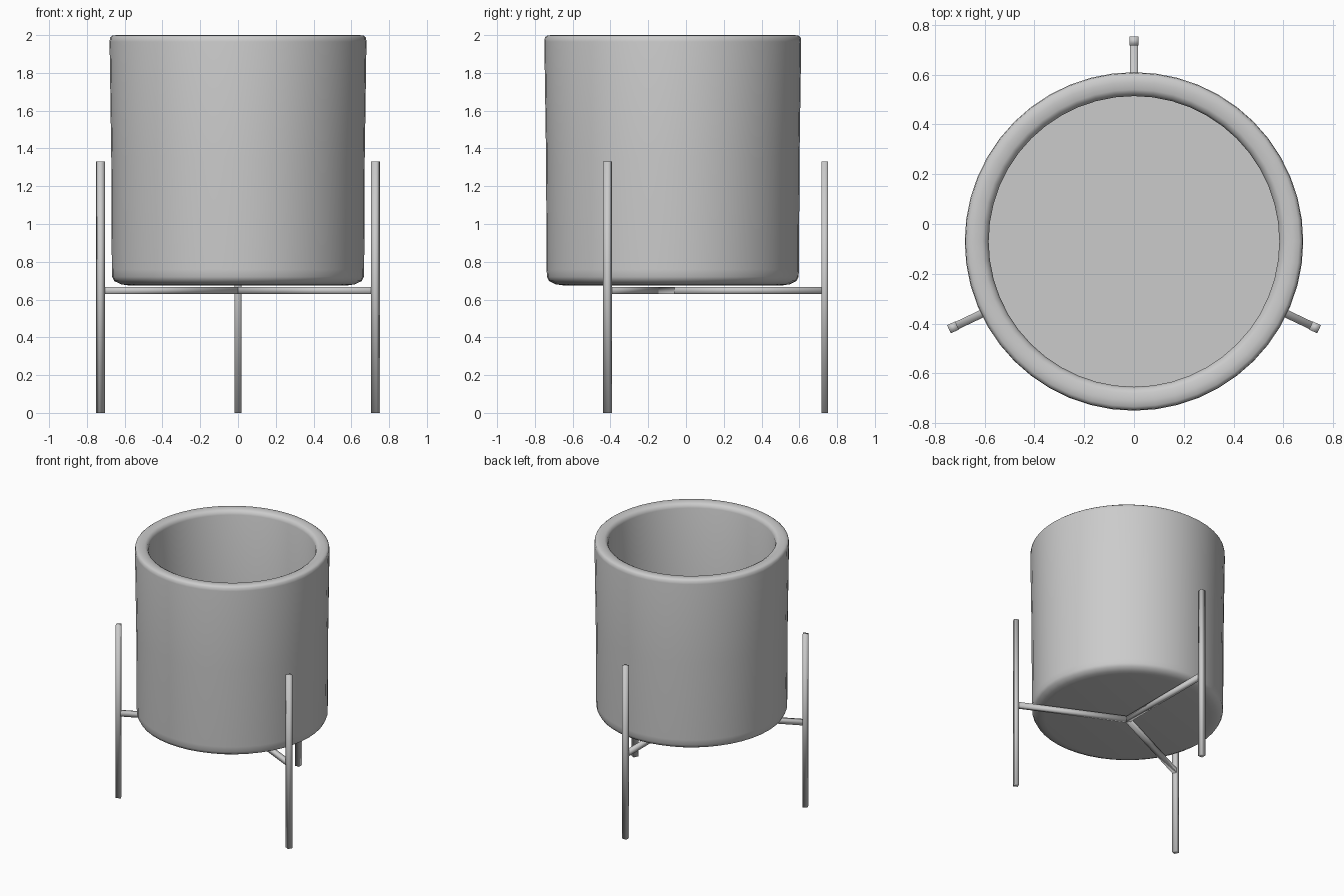
import bpy, bmesh, math
from mathutils import Matrix

if "Cube" in bpy.data.objects:
    bpy.data.objects.remove(bpy.data.objects["Cube"])

CY = -0.07          # pot axis offset in y
SEG = 48

grey = bpy.data.materials.new("plain grey")
grey.diffuse_color = (0.6, 0.6, 0.6, 1)
grey.use_nodes = True
grey.node_tree.nodes["Principled BSDF"].inputs["Base Color"].default_value = grey.diffuse_color


def finish(bm, name, angle):
    bmesh.ops.recalc_face_normals(bm, faces=bm.faces)
    me = bpy.data.meshes.new(name)
    bm.to_mesh(me)
    bm.free()
    me.materials.append(grey)
    ob = bpy.data.objects.new(name, me)
    bpy.context.collection.objects.link(ob)
    bpy.ops.object.select_all(action='DESELECT')
    ob.select_set(True)
    bpy.context.view_layer.objects.active = ob
    bpy.ops.object.shade_smooth_by_angle(angle=math.radians(angle))
    return ob


def bar(name, size, matrix):
    """Square bar, shaded smooth all round."""
    bm = bmesh.new()
    bmesh.ops.create_cube(bm, size=1, matrix=matrix @ Matrix.Diagonal((*size, 1)))
    return finish(bm, name, 180)


# Pot: lathed profile, outside bottom up over the rim and down to the inner floor
profile = [(0, 0.675), (0.58, 0.675), (0.62, 0.681), (0.655, 0.698),
           (0.666, 0.72), (0.668, 0.76), (0.671, 1.35),
           (0.68, 1.965), (0.677, 1.988), (0.664, 1.998), (0.64, 2.0),
           (0.61, 1.998), (0.592, 1.988), (0.584, 1.965),
           (0.588, 0.86), (0, 0.86)]
bm = bmesh.new()
rings = []
for r, z in profile:
    if r == 0:
        rings.append([bm.verts.new((0, CY, z))] * SEG)
    else:
        rings.append([bm.verts.new((r * math.cos(a), CY + r * math.sin(a), z))
                      for a in (2 * math.pi * i / SEG for i in range(SEG))])
for lo, hi in zip(rings, rings[1:]):
    for i in range(SEG):
        j = (i + 1) % SEG
        bm.faces.new(list(dict.fromkeys((lo[i], lo[j], hi[j], hi[i]))))
finish(bm, "pot", 50)

# Stand: three legs, each joined to the hub under the pot by an arm
REACH, LEG_H, W = 0.805, 1.33, 0.036
for label, deg in (("back", 90), ("left", 205.4), ("right", -25.4)):
    base = Matrix.Translation((0, CY, 0)) @ Matrix.Rotation(math.radians(deg), 4, 'Z')
    bar(label + "_leg", (W, W, LEG_H),
        base @ Matrix.Translation((REACH, 0, LEG_H / 2)))
    bar(label + "_arm", (REACH, 0.032, 0.036),
        base @ Matrix.Translation((REACH / 2, 0, 0.648)))
